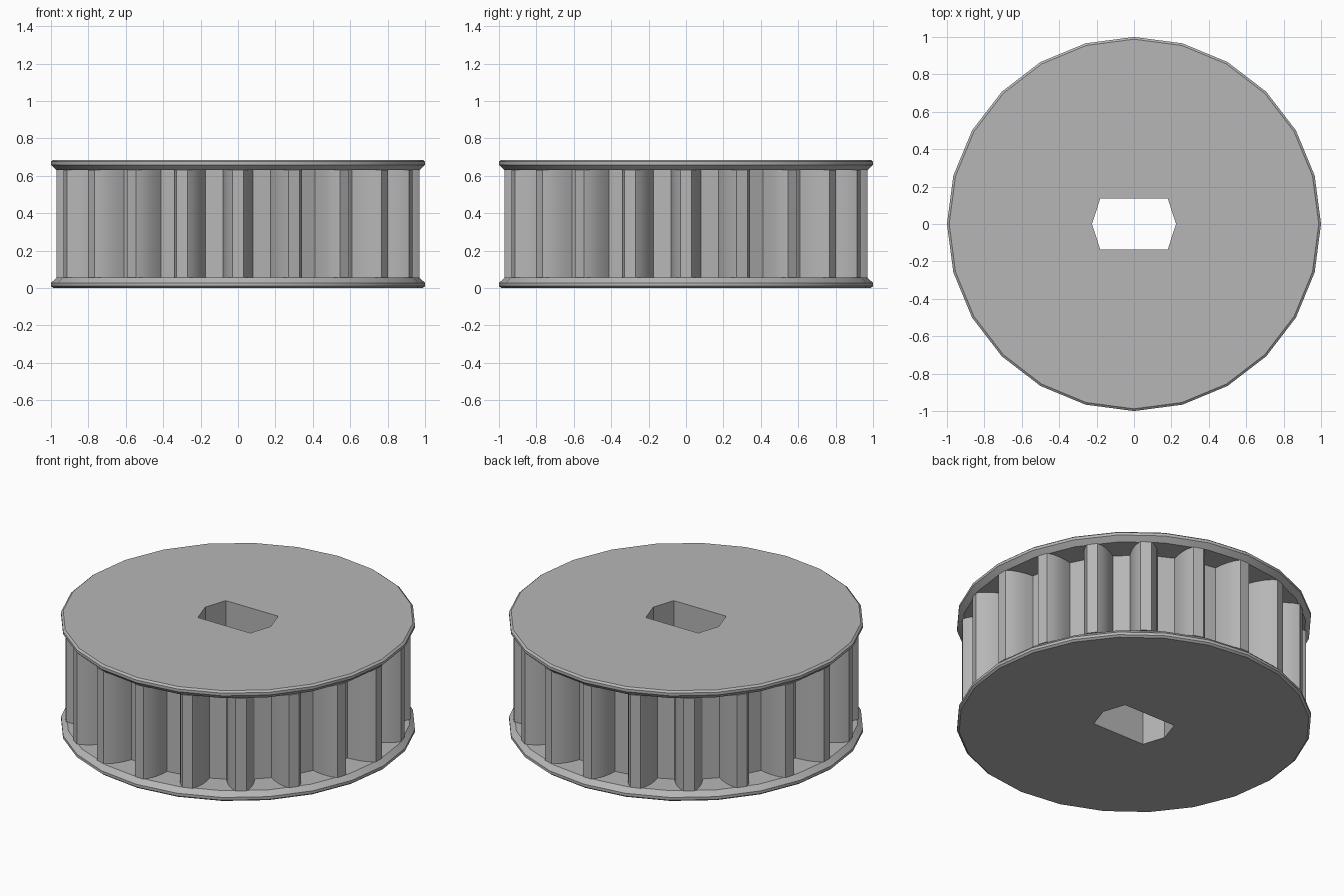
import bpy
import bmesh
from math import sin, cos, radians

default = bpy.data.objects.get("Cube")
if default:
    bpy.data.objects.remove(default, do_unlink=True)

HEIGHT = 0.685
FLANGE = 0.055
TEETH = 20
SIDES = 24

grey = bpy.data.materials.new("plain grey")
colour = (0.47, 0.47, 0.47, 1)
grey.diffuse_color = colour
grey.use_nodes = True
grey.node_tree.nodes["Principled BSDF"].inputs["Base Color"].default_value = colour

# Bore: a coarse round hole with two flats
bore = [(0.225, 0), (0.18, 0.137), (-0.18, 0.137),
        (-0.225, 0), (-0.18, -0.137), (0.18, -0.137)]


def circle(radius):
    step = 360 / SIDES
    return [(radius * cos(radians(i * step)), radius * sin(radians(i * step)))
            for i in range(SIDES)]


def toothed_outline():
    # Half a tooth as (sideways, outward), with a flat tip and bulging flanks
    half = [(0.03, 0.97), (0.05, 0.94), (0.066, 0.9), (0.076, 0.855), (0.08, 0.81)]
    tooth = [(-s, r) for s, r in reversed(half)] + half
    points = []
    for i in range(TEETH):
        a = radians(-i * 360 / TEETH)
        points += [(s * cos(a) - r * sin(a), s * sin(a) + r * cos(a)) for s, r in tooth]
    return points


def bored_solid(name, levels):
    """Loft the outlines in levels, (outline, z) upwards, with the bore cut through."""
    bm = bmesh.new()

    def ring(outline, z):
        return [bm.verts.new((x, y, z)) for x, y in outline]

    def wall(low, high):
        n = len(low)
        for i in range(n):
            j = (i + 1) % n
            bm.faces.new((low[i], low[j], high[j], high[i]))

    outer = [ring(outline, z) for outline, z in levels]
    inner = [ring(bore, levels[0][1]), ring(bore, levels[-1][1])]
    for low, high in zip(outer, outer[1:]):
        wall(low, high)
    wall(*inner)
    # End faces between the outline and the bore
    for rim, hole in ((outer[0], inner[0]), (outer[-1], inner[1])):
        edges = [bm.edges.get((loop[i - 1], loop[i]))
                 for loop in (rim, hole) for i in range(len(loop))]
        bmesh.ops.triangle_fill(bm, edges=edges, use_beauty=True)
    bmesh.ops.recalc_face_normals(bm, faces=bm.faces)

    mesh = bpy.data.meshes.new(name)
    bm.to_mesh(mesh)
    bm.free()
    mesh.materials.append(grey)
    obj = bpy.data.objects.new(name, mesh)
    bpy.context.collection.objects.link(obj)
    bpy.ops.object.select_all(action='DESELECT')
    obj.select_set(True)
    bpy.context.view_layer.objects.active = obj
    bpy.ops.object.shade_smooth_by_angle(angle=radians(30))
    return obj


# Flanges: rounded rim, sloping in towards the teeth
rim_profile = [(0.988, 0), (1.0, 0.01), (1.0, 0.027), (0.97, FLANGE)]
bored_solid("bottom_flange", [(circle(r), z) for r, z in rim_profile])
bored_solid("top_flange", [(circle(r), HEIGHT - z) for r, z in reversed(rim_profile)])

# Toothed drum between the flanges
gear = toothed_outline()
bored_solid("toothed_drum", [(gear, FLANGE), (gear, HEIGHT - FLANGE)])
